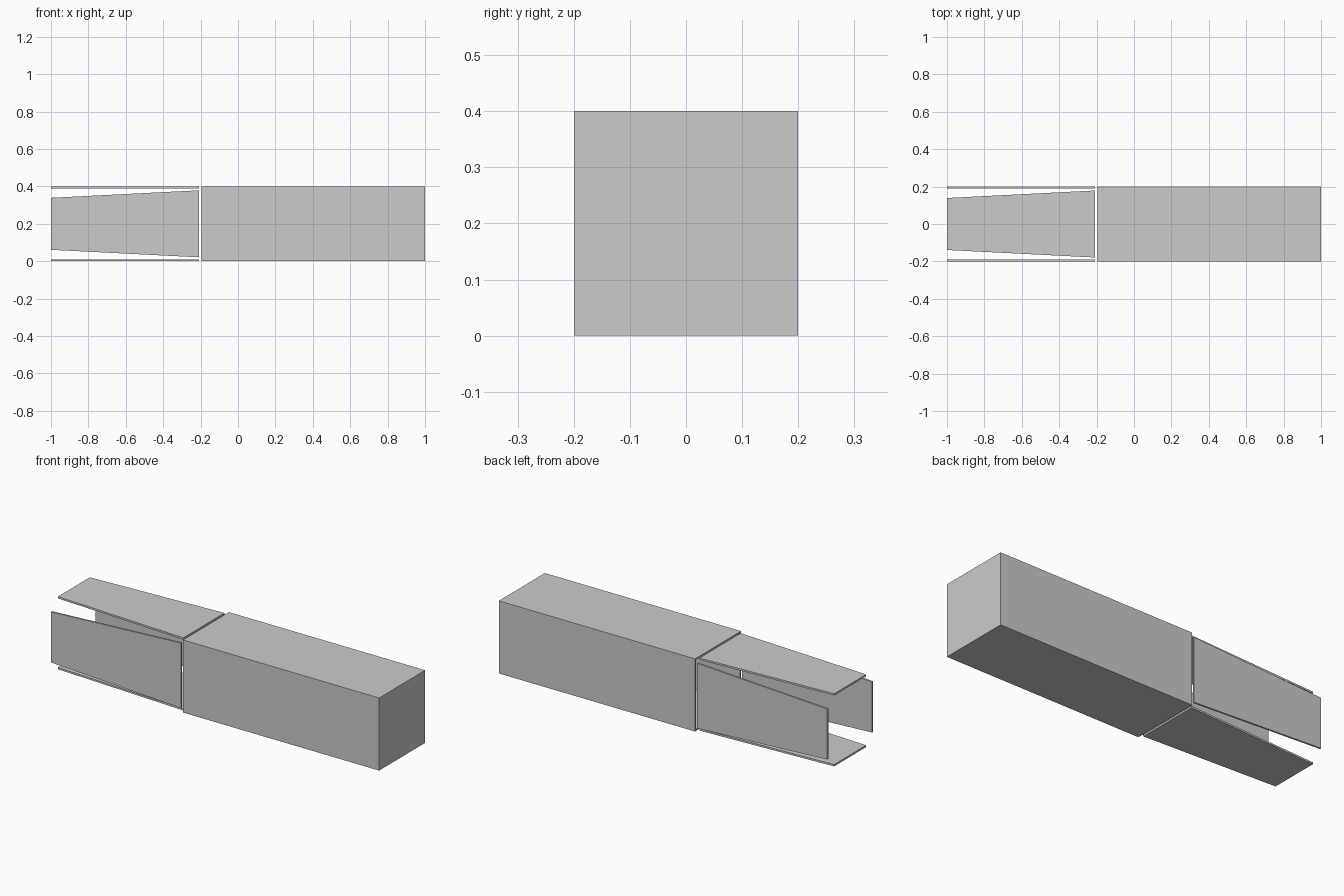
import bpy
import bmesh
from math import pi
from mathutils import Matrix, Vector

cube = bpy.data.objects.get("Cube")
if cube:
    bpy.data.objects.remove(cube, do_unlink=True)

HALF = 0.2            # half the box width and height
WALL = 0.01           # board thickness
OPEN_X, END_X = -0.195, 1.0
FLAP_IN, FLAP_OUT = -0.208, -1.0
CENTRE = Vector((0, 0, HALF))


def add_object(name, bm):
    bmesh.ops.recalc_face_normals(bm, faces=bm.faces)
    mesh = bpy.data.meshes.new(name)
    bm.to_mesh(mesh)
    bm.free()
    obj = bpy.data.objects.new(name, mesh)
    bpy.context.collection.objects.link(obj)
    return obj


# Carton body: closed at the +x end, hollowed out from the -x mouth
def carton_body():
    bm = bmesh.new()
    bmesh.ops.create_cube(bm, size=1)
    bmesh.ops.scale(bm, vec=(END_X - OPEN_X, 2 * HALF, 2 * HALF), verts=bm.verts)
    bmesh.ops.translate(bm, vec=CENTRE + Vector(((END_X + OPEN_X) / 2, 0, 0)), verts=bm.verts)
    bm.normal_update()
    mouth = min(bm.faces, key=lambda f: f.calc_center_median().x)
    bmesh.ops.inset_region(bm, faces=[mouth], thickness=WALL)
    floor = bmesh.ops.extrude_discrete_faces(bm, faces=[mouth])["faces"][0]
    bmesh.ops.translate(bm, vec=(END_X - OPEN_X - WALL, 0, 0), verts=floor.verts)
    add_object("carton_body", bm)


# Tapered flap: a thin trapezoid flush with one wall, turned about the long axis
def flap(name, angle):
    bm = bmesh.new()
    outline = [(FLAP_IN, -0.179), (FLAP_IN, 0.179), (FLAP_OUT, 0.139), (FLAP_OUT, -0.139)]
    face = bm.faces.new([bm.verts.new((x, y, HALF - WALL)) for x, y in outline])
    extruded = bmesh.ops.extrude_face_region(bm, geom=[face])["geom"]
    top = [g for g in extruded if isinstance(g, bmesh.types.BMVert)]
    bmesh.ops.translate(bm, vec=(0, 0, WALL), verts=top)
    bm.transform(Matrix.Translation(CENTRE) @ Matrix.Rotation(angle, 4, 'X'))
    add_object(name, bm)


carton_body()
for i, side in enumerate(("top", "front", "bottom", "back")):
    flap(side + "_flap", i * pi / 2)
